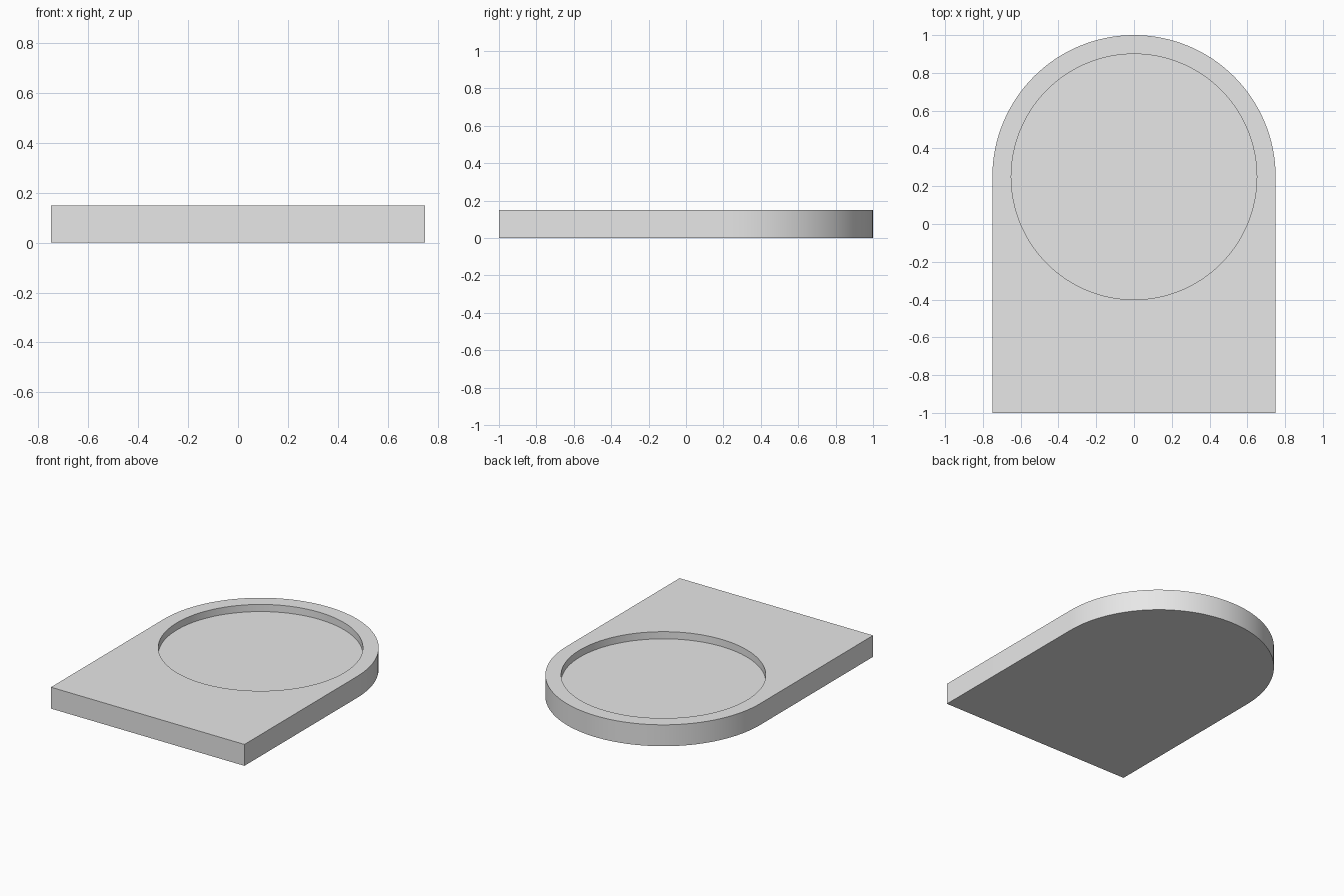
import bpy
import bmesh
from math import cos, sin, pi, radians

old = bpy.data.objects.get("Cube")
if old:
    bpy.data.objects.remove(old)

HALF_WIDTH, FRONT_Y, CENTRE_Y = 0.75, -1.0, 0.25
HEIGHT, RECESS_RADIUS, FLOOR_Z = 0.15, 0.65, 0.10
SEGMENTS = 64  # per half circle

grey = bpy.data.materials.new("light_grey")
grey.use_nodes = True
colour = (0.8, 0.8, 0.8, 1.0)
grey.diffuse_color = colour
grey.node_tree.nodes["Principled BSDF"].inputs["Base Color"].default_value = colour

bm = bmesh.new()


def arc(radius, z, start, count):
    """Vertices around the shared centre, counter-clockwise from a start angle."""
    angles = [start + pi * i / SEGMENTS for i in range(count)]
    return [bm.verts.new((radius * cos(a), CENTRE_Y + radius * sin(a), z)) for a in angles]


def outline(z):
    """Round-backed outline: half circle, then the two front corners."""
    corners = [bm.verts.new((x, FRONT_Y, z)) for x in (-HALF_WIDTH, HALF_WIDTH)]
    return arc(HALF_WIDTH, z, 0, SEGMENTS + 1) + corners


def wall(lower, upper):
    """Closed band of quads between two matching loops."""
    n = len(lower)
    for i in range(n):
        j = (i + 1) % n
        bm.faces.new((lower[i], lower[j], upper[j], upper[i]))


# Outer wall and underside
bottom, top = outline(0), outline(HEIGHT)
wall(bottom, top)
bm.faces.new(bottom[::-1])

# Round recess: wall and floor
floor = arc(RECESS_RADIUS, FLOOR_Z, 0, 2 * SEGMENTS)
lip = arc(RECESS_RADIUS, HEIGHT, 0, 2 * SEGMENTS)
wall(lip, floor)
bm.faces.new(floor)

# Top surface: curved rim at the back, flat apron at the front
for i in range(SEGMENTS):
    bm.faces.new((lip[i], top[i], top[i + 1], lip[i + 1]))
bm.faces.new(top[SEGMENTS:] + [top[0], lip[0]] + lip[:SEGMENTS - 1:-1])

bmesh.ops.recalc_face_normals(bm, faces=bm.faces)
mesh = bpy.data.meshes.new("recessed_base")
bm.to_mesh(mesh)
bm.free()
mesh.materials.append(grey)

base = bpy.data.objects.new("recessed_base", mesh)
bpy.context.collection.objects.link(base)
bpy.ops.object.select_all(action='DESELECT')
base.select_set(True)
bpy.context.view_layer.objects.active = base
bpy.ops.object.shade_smooth_by_angle(angle=radians(30))
